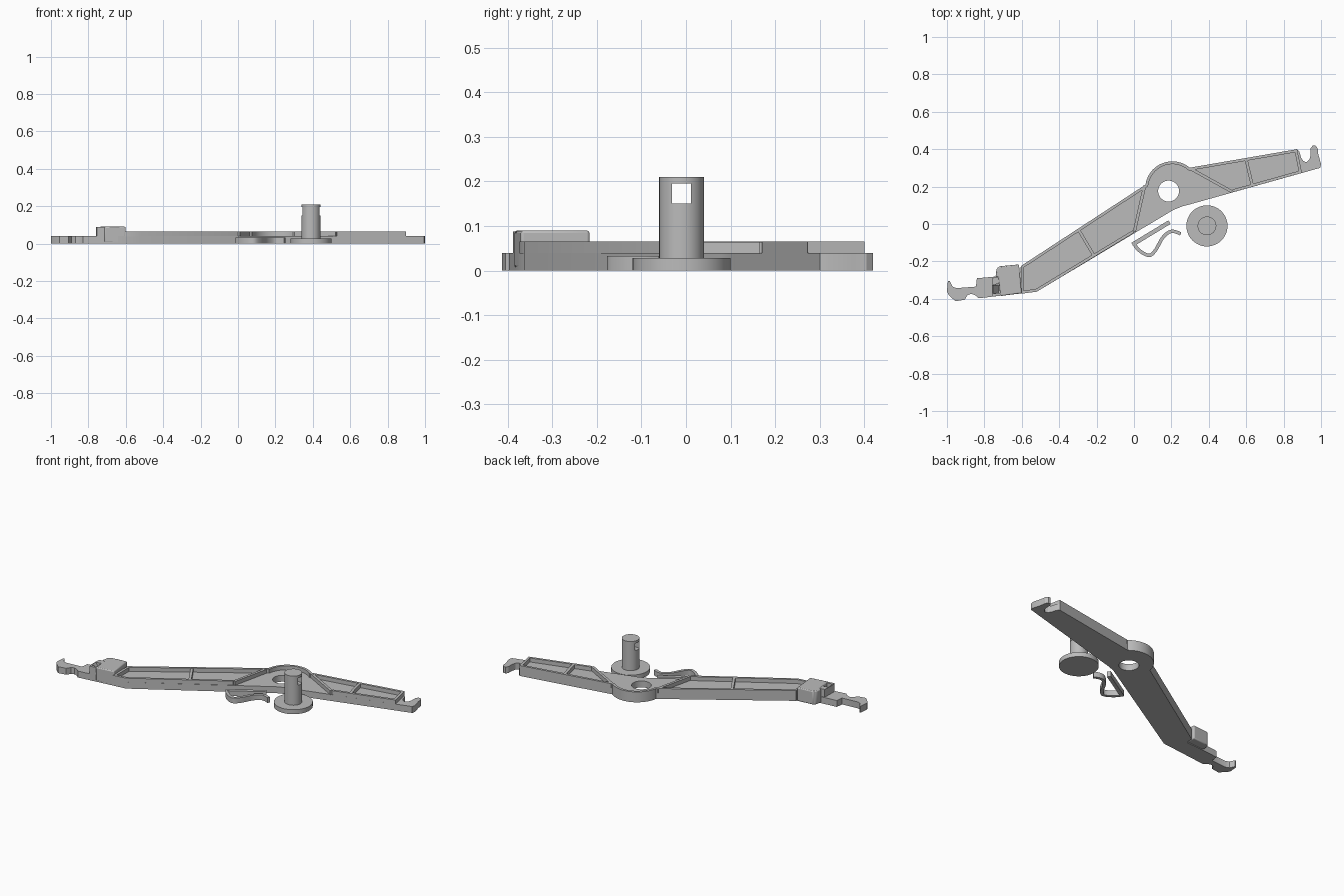
import bpy
import bmesh
from math import sin, cos, radians
from mathutils import Vector

cube = bpy.data.objects.get("Cube")
if cube:
    bpy.data.objects.remove(cube, do_unlink=True)

grey = bpy.data.materials.new("mid grey plastic")
grey.use_nodes = True
colour = (0.5, 0.5, 0.5, 1)
grey.diffuse_color = colour
grey.node_tree.nodes["Principled BSDF"].inputs["Base Color"].default_value = colour

PLATE, RIM = 0.04, 0.065


def add_object(name, bm):
    bmesh.ops.recalc_face_normals(bm, faces=bm.faces)
    mesh = bpy.data.meshes.new(name)
    bm.to_mesh(mesh)
    bm.free()
    mesh.materials.append(grey)
    obj = bpy.data.objects.new(name, mesh)
    bpy.context.collection.objects.link(obj)
    return obj


def prism(name, outline, z0, z1):
    """Extrude a flat outline upwards."""
    bm = bmesh.new()
    face = bm.faces.new([bm.verts.new((x, y, z0)) for x, y in outline])
    top = bmesh.ops.extrude_face_region(bm, geom=[face])["geom"]
    verts = [v for v in top if isinstance(v, bmesh.types.BMVert)]
    bmesh.ops.translate(bm, verts=verts, vec=(0, 0, z1 - z0))
    return add_object(name, bm)


def ribbon(name, path, left, right, z0, z1):
    """Upright band along a path, with mitred corners."""
    pts = [Vector(p) for p in path]
    sides = [[], []]
    for i, p in enumerate(pts):
        a = (p - pts[i - 1]).normalized() if i else (pts[1] - p).normalized()
        b = (pts[i + 1] - p).normalized() if i < len(pts) - 1 else a
        na, nb = Vector((-a.y, a.x)), Vector((-b.y, b.x))
        miter = (na + nb) / (1 + na.dot(nb))
        sides[0].append(p + miter * left)
        sides[1].append(p - miter * right)
    return prism(name, sides[0] + sides[1][::-1], z0, z1)


def arc(cx, cy, r, start, end, n):
    angles = [radians(start + (end - start) * i / n) for i in range(n + 1)]
    return [(cx + r * cos(a), cy + r * sin(a)) for a in angles]


def disc(cx, cy, r, n=48):
    return arc(cx, cy, r, 0, 360, n)[:-1]


def cut(obj, cutter):
    """Subtract the cutter, bake the result and drop the cutter."""
    mod = obj.modifiers.new("cut", "BOOLEAN")
    mod.operation, mod.solver, mod.object = "DIFFERENCE", "EXACT", cutter
    graph = bpy.context.evaluated_depsgraph_get()
    mesh = bpy.data.meshes.new_from_object(obj.evaluated_get(graph))
    obj.modifiers.clear()
    obj.data = mesh
    bpy.data.objects.remove(cutter, do_unlink=True)


def smooth(obj, angle=30):
    bpy.ops.object.select_all(action="DESELECT")
    obj.select_set(True)
    bpy.context.view_layer.objects.active = obj
    bpy.ops.object.shade_smooth_by_angle(angle=radians(angle))


def spline(pts, steps=6):
    """Smooth curve through the points."""
    p = [Vector(q) for q in [pts[0]] + pts + [pts[-1]]]
    out = []
    for a, b, c, d in zip(p, p[1:], p[2:], p[3:]):
        for i in range(steps):
            t = i / steps
            out.append(0.5 * (2 * b + (c - a) * t + (2 * a - 5 * b + 4 * c - d) * t ** 2
                              + (3 * b - a - 3 * c + d) * t ** 3))
    return out + [p[-1]]


# Lever base plate with notched tip, hub bulge and end hook
hub_arc = arc(0.205, 0.19, 0.145, 172, 50, 20)
tip = [(-0.71, -0.383), (-0.83, -0.397), (-0.85, -0.38), (-0.87, -0.373), (-0.89, -0.38),
       (-0.905, -0.405), (-0.955, -0.413), (-0.99, -0.38), (-1, -0.36), (-0.995, -0.305),
       (-0.985, -0.305), (-0.97, -0.335), (-0.95, -0.343), (-0.845, -0.335),
       (-0.84, -0.29), (-0.73, -0.28), (-0.61, -0.27)]
hook = [(0.872, 0.4), (0.885, 0.385), (0.893, 0.355), (0.905, 0.337), (0.922, 0.33),
        (0.938, 0.345), (0.945, 0.37), (0.945, 0.405), (0.955, 0.419), (0.97, 0.419),
        (0.982, 0.405), (0.985, 0.375), (1, 0.32), (0.995, 0.3)]
belly = [(0.31, 0.108), (0.26, 0.095), (0.21, 0.075)]
plate = prism("lever_plate", [(-0.52, -0.362)] + tip + [(-0.605, -0.225)] + hub_arc + hook + belly,
              0, PLATE)
cut(plate, prism("hole_cutter", disc(0.185, 0.176, 0.056), -0.1, 0.1))
smooth(plate)

# Raised rim, open along the front of the hub
rim_path = [(0, -0.047), (-0.52, -0.362), (-0.605, -0.373), (-0.605, -0.225)] + hub_arc
rim_path += [(0.872, 0.4), (0.898, 0.273), (0.53, 0.17)]
smooth(ribbon("lever_rim", rim_path, 0, 0.015, PLATE - 0.002, RIM))

# Cross ribs between the pockets
ribs = {
    "hub_rib_left": [(0.057, 0.205), (0.002, -0.04)],
    "hub_rib_right": [(0.3, 0.297), (0.525, 0.172)],
    "arm_rib_left": [(-0.295, -0.033), (-0.215, -0.168)],
    "arm_rib_right": [(0.598, 0.35), (0.633, 0.204)],
}
for name, path in ribs.items():
    ribbon(name, path, 0.008, 0.008, PLATE - 0.002, RIM - 0.0005)

# Thick block at the tip end of the long arm
block = prism("tip_block", [(-0.715, -0.385), (-0.6, -0.37), (-0.615, -0.216), (-0.72, -0.226),
                            (-0.735, -0.24), (-0.74, -0.28), (-0.725, -0.285)], 0.005, 0.09)
bevel = block.modifiers.new("rounded edges", "BEVEL")
bevel.width, bevel.segments, bevel.limit_method = 0.006, 2, "ANGLE"
smooth(block)

# Small stepped catch beside the block
prism("catch_upper", [(-0.76, -0.325), (-0.72, -0.32), (-0.725, -0.284), (-0.757, -0.288)], 0.03, 0.088)
prism("catch_lower", [(-0.755, -0.388), (-0.71, -0.383), (-0.715, -0.368), (-0.757, -0.372)], 0.03, 0.088)
bm = bmesh.new()
ends = [[bm.verts.new((x, y, z)) for x, z in ((-0.76, 0.035), (-0.72, 0.035), (-0.755, 0.088), (-0.76, 0.088))]
        for y in (-0.372, -0.325)]
for end in ends:
    bm.faces.new(end)
for i in range(4):
    j = (i + 1) % 4
    bm.faces.new((ends[0][i], ends[0][j], ends[1][j], ends[1][i]))
add_object("catch_ramp", bm)

# Loose spring clip: straight leg and wavy leg
wave = spline([(0, -0.108), (0.03, -0.143), (0.08, -0.168), (0.115, -0.14),
               (0.15, -0.078), (0.185, -0.045), (0.215, -0.04), (0.25, -0.053)])
smooth(ribbon("clip_straight_leg", [(0.19, 0.01), (-0.008, -0.11)], 0.011, 0.011, 0, 0.033))
smooth(ribbon("clip_wavy_leg", wave, 0.009, 0.009, 0, 0.0325))

# Loose pin: flange and cross-drilled shaft
PIN = (0.39, -0.01)
smooth(prism("pin_flange", disc(*PIN, 0.11), 0, 0.028))
shaft = prism("pin_shaft", disc(*PIN, 0.05), 0.02, 0.21)
slot = [(PIN[0] + sx * 0.1, PIN[1] + sy * 0.021) for sx, sy in ((-1, -1), (1, -1), (1, 1), (-1, 1))]
cut(shaft, prism("slot_cutter", slot, 0.15, 0.195))
smooth(shaft)
